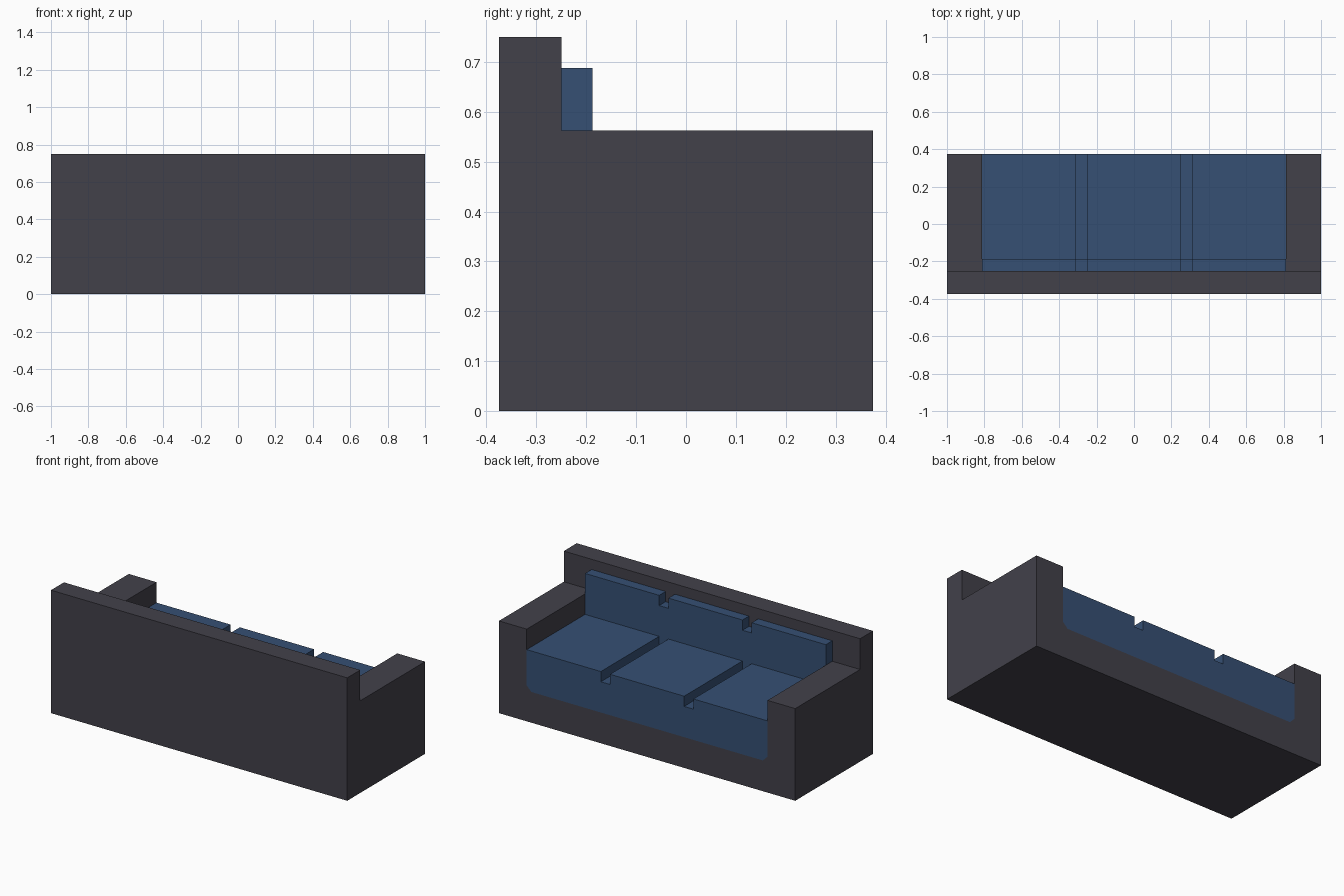
import bpy, bmesh

cube = bpy.data.objects.get("Cube")
if cube:
    bpy.data.objects.remove(cube, do_unlink=True)

U = 1 / 16  # design grid step


def material(name, rgb):
    m = bpy.data.materials.new(name)
    m.use_nodes = True
    colour = (*rgb, 1)
    m.diffuse_color = colour
    bsdf = next(n for n in m.node_tree.nodes if n.type == 'BSDF_PRINCIPLED')
    bsdf.inputs["Base Color"].default_value = colour
    return m


def extrude_profile(name, profile, y0, y1, mat):
    """Extrude an x-z outline, in grid steps, from y0 to y1."""
    bm = bmesh.new()
    face = bm.faces.new([bm.verts.new((x * U, y0 * U, z * U)) for x, z in profile])
    new = bmesh.ops.extrude_face_region(bm, geom=[face])["geom"]
    moved = [v for v in new if isinstance(v, bmesh.types.BMVert)]
    bmesh.ops.translate(bm, verts=moved, vec=(0, (y1 - y0) * U, 0))
    bmesh.ops.recalc_face_normals(bm, faces=bm.faces)
    mesh = bpy.data.meshes.new(name)
    bm.to_mesh(mesh)
    bm.free()
    mesh.materials.append(mat)
    obj = bpy.data.objects.new(name, mesh)
    bpy.context.collection.objects.link(obj)
    return obj


def mirrored(half):
    """Close a right-hand outline with its mirror image."""
    return half + [(-x, z) for x, z in reversed(half)]


def cushion_row(bottom, top):
    """Three cushions parted by two grooves one step deep."""
    c = 0.5  # cut lower corners
    return mirrored([(13 - c, bottom), (13, bottom + c), (13, top),
                     (5, top), (5, top - 1), (4, top - 1), (4, top)])


charcoal = material("charcoal fabric", (0.0545, 0.0529, 0.0685))
blue = material("blue fabric", (0.0369, 0.0802, 0.1746))

# Backrest: full-width slab
extrude_profile("backrest", mirrored([(16, 0), (16, 12)]), -6, -4, charcoal)

# Base and arms: one U-shaped section
extrude_profile("base_and_arms",
                mirrored([(16, 0), (16, 9), (13, 9), (13, 3.5), (12.5, 3)]),
                -4, 6, charcoal)

# Seat and back cushions
extrude_profile("seat_cushions", cushion_row(3, 7), -4, 6, blue)
extrude_profile("back_cushions", cushion_row(5, 11), -4, -3, blue)
